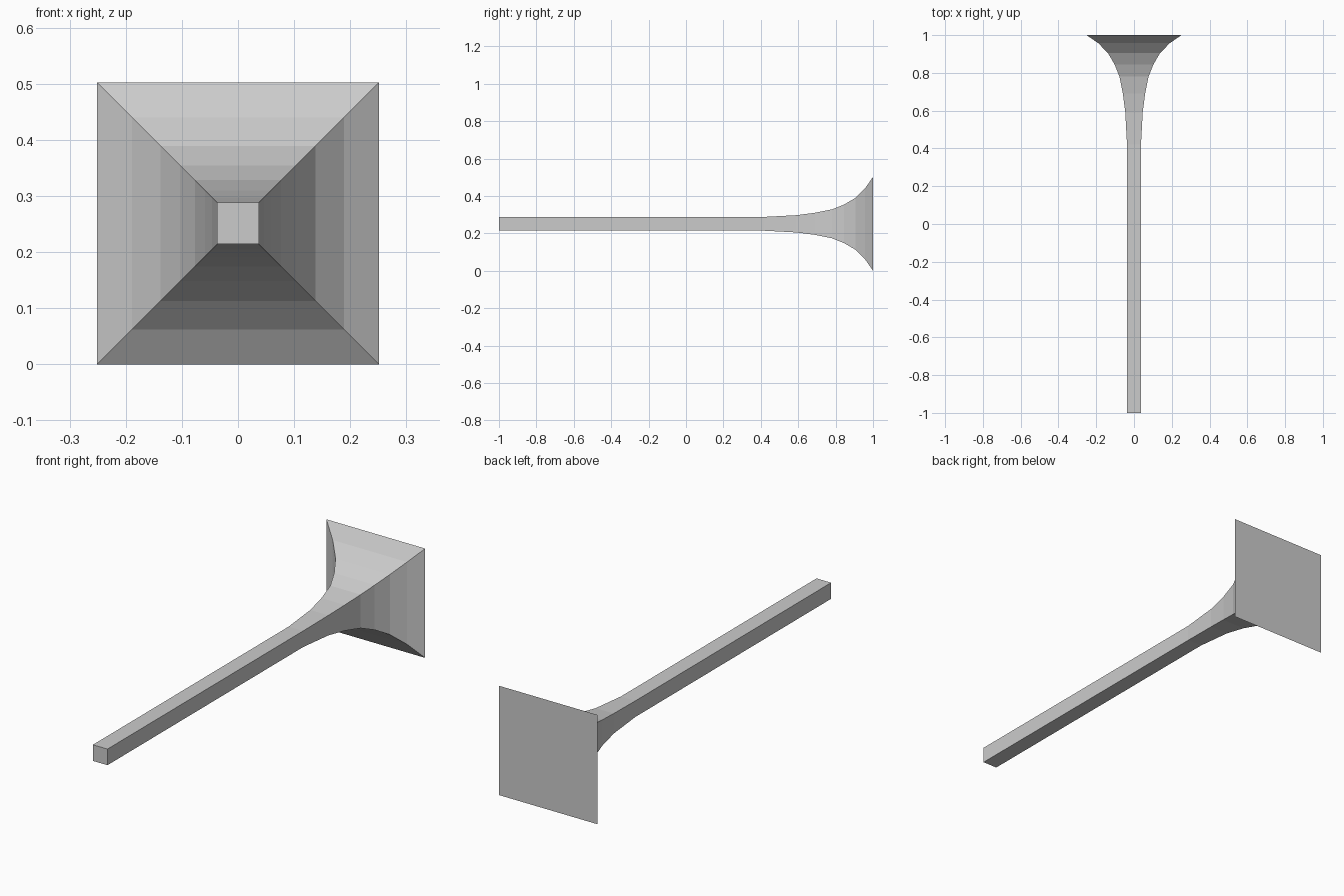
import bpy, bmesh

if "Cube" in bpy.data.objects:
    bpy.data.objects.remove(bpy.data.objects["Cube"])

CENTRE_Z = 0.251
# (y position, half width) of each square section, shaft end to flared end
SECTIONS = [(-1.0, 0.037), (0.42, 0.037), (0.59, 0.046), (0.69, 0.059),
            (0.78, 0.077), (0.845, 0.103), (0.905, 0.138), (0.957, 0.189), (1.0, 0.251)]

# Flared square bar: square rings bridged along y, both ends capped
bm = bmesh.new()
rings = []
for y, h in SECTIONS:
    rings.append([bm.verts.new((sx * h, y, CENTRE_Z + sz * h))
                  for sx, sz in ((-1, -1), (1, -1), (1, 1), (-1, 1))])
for a, b in zip(rings, rings[1:]):
    for i in range(4):
        j = (i + 1) % 4
        bm.faces.new((a[i], a[j], b[j], b[i]))
bm.faces.new(rings[0])
bm.faces.new(rings[-1])
bmesh.ops.recalc_face_normals(bm, faces=bm.faces[:])

mesh = bpy.data.meshes.new("flared_square_bar")
bm.to_mesh(mesh)
bm.free()
bpy.context.collection.objects.link(bpy.data.objects.new("flared_square_bar", mesh))
